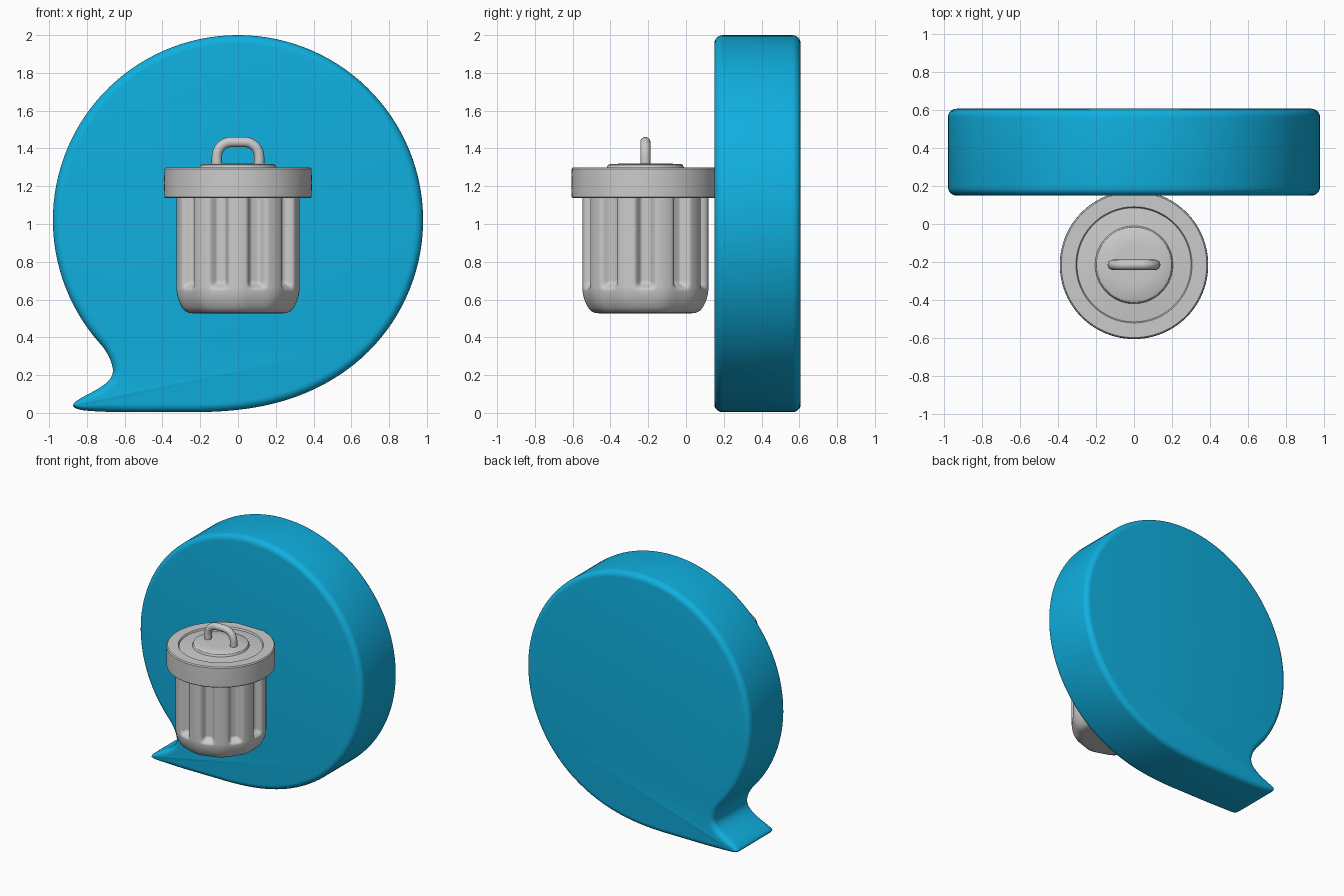
import bpy, bmesh, math
from mathutils import Vector
from mathutils.geometry import interpolate_bezier

if "Cube" in bpy.data.objects:
    bpy.data.objects.remove(bpy.data.objects["Cube"])

CY = -0.215  # bin axis


def finish(bm, name, angle=35):
    bmesh.ops.recalc_face_normals(bm, faces=bm.faces)
    me = bpy.data.meshes.new(name)
    bm.to_mesh(me)
    bm.free()
    ob = bpy.data.objects.new(name, me)
    bpy.context.collection.objects.link(ob)
    bpy.ops.object.select_all(action='DESELECT')
    bpy.context.view_layer.objects.active = ob
    ob.select_set(True)
    bpy.ops.object.shade_smooth_by_angle(angle=math.radians(angle))
    return ob


def loft(rings, name, angle=35):
    """Skin closed rings of equal length and cap both ends."""
    bm = bmesh.new()
    loops = [[bm.verts.new(p) for p in ring] for ring in rings]
    n = len(loops[0])
    for a, b in zip(loops, loops[1:]):
        for i in range(n):
            j = (i + 1) % n
            bm.faces.new((a[i], a[j], b[j], b[i]))
    bm.faces.new(loops[0])
    bm.faces.new(loops[-1])
    return finish(bm, name, angle)


def circle(r, z, n=96):
    return [(r * math.cos(2 * math.pi * i / n), CY + r * math.sin(2 * math.pi * i / n), z)
            for i in range(n)]


# Speech bubble outline (x, z): big arc, then curved tail and flat underside
outline = []
for i in range(96):
    a = math.radians(-60 + 282 * i / 96)
    outline.append(Vector((0.98 * math.cos(a), 1.02 + 0.98 * math.sin(a))))
tail = [
    ((-.728, .364), (-.70, .333), (-.662, .27), (-.662, .222), 10),
    ((-.662, .222), (-.662, .14), (-.82, .10), (-.868, .052), 14),
    ((-.868, .052), (-.882, .034), (-.865, .02), (-.82, .014), 8),
    ((-.82, .014), (-.70, .0), (-.50, .004), (-.30, .004), 14),
    ((-.30, .004), (.0, .0), (.25, .032), (.49, .171), 22),
]
for p0, h0, h1, p1, n in tail:
    pts = interpolate_bezier(*[Vector((x, z, 0)) for x, z in (p0, h0, h1, p1)], n)
    outline += [p.xy for p in pts[:-1]]

# Rounded front and back rims, thinner towards the tail tip
tip = Vector((-.872, .038))
N = len(outline)
inward, width = [], []
for i, p in enumerate(outline):
    d = (outline[(i + 1) % N] - outline[i - 1]).normalized()
    inward.append(Vector((-d.y, d.x)))
    width.append(min(.045, .012 + .2 * (p - tip).length))
rim = [(.045 * (1 - math.cos(k * math.pi / 12)), 1 - math.sin(k * math.pi / 12)) for k in range(7)]
steps = [(.15 + y, o) for y, o in rim] + [(.607 - y, o) for y, o in reversed(rim)]
rings = []
for y, o in steps:
    ring = []
    for p, d, w in zip(outline, inward, width):
        q = p + d * w * o
        ring.append((q.x, y, q.y))
    rings.append(ring)
bubble = loft(rings, "speech_bubble", 40)
mat = bpy.data.materials.new("blue")
mat.diffuse_color = (0.005, 0.43, 0.74, 1)
mat.use_nodes = True
mat.node_tree.nodes["Principled BSDF"].inputs["Base Color"].default_value = mat.diffuse_color
bubble.data.materials.append(mat)


# Bin body with ten flutes that fade out above the rounded foot
def smooth(t):
    t = max(0, min(1, t))
    return t * t * (3 - 2 * t)


foot = [(.24, .527), (.265, .53), (.285, .54), (.30, .558), (.315, .587), (.325, .62), (.329, .645)]
wall = [(.33, .655 + .008 * i) for i in range(9)] + [(.33, z) for z in (.8, 1.0, 1.18)]
rings = []
for r, z in foot + wall:
    ring = []
    for i in range(240):
        a = i * 1.5
        off = abs((a + 18) % 36 - 18)  # angle from nearest groove centre
        groove = .045 * smooth((10 - off) / 6) * smooth((z - .65) / .045)
        rr = r * (1 - .012 * math.cos(math.radians(10 * a))) - groove
        t = math.radians(a)
        ring.append((rr * math.cos(t), CY + rr * math.sin(t), z))
    rings.append(ring)
loft(rings, "bin_body", 50)

# Lid with rim skirt, shallow recess and raised centre disc
lid = [(.30, 1.137), (.384, 1.137), (.39, 1.143), (.391, 1.22), (.39, 1.292), (.383, 1.30),
       (.306, 1.30), (.30, 1.288), (.205, 1.297), (.198, 1.312), (.188, 1.318), (.10, 1.32)]
loft([circle(r, z) for r, z in lid], "bin_lid", 30)

# Arched lid handle
path = [(-.112, 1.30)]
for start, cx in ((180, -.035), (90, .035)):
    for k in range(9):
        a = math.radians(start - k * 90 / 8)
        path.append((cx + .077 * math.cos(a), 1.357 + .077 * math.sin(a)))
path.append((.112, 1.30))
rings = []
for i, (x, z) in enumerate(path):
    a, b = path[max(i - 1, 0)], path[min(i + 1, len(path) - 1)]
    d = Vector((b[0] - a[0], b[1] - a[1])).normalized()
    ring = []
    for k in range(16):
        t = k * math.pi / 8
        c, s = .027 * math.cos(t), .027 * math.sin(t)
        ring.append((x - d.y * c, CY + s, z + d.x * c))
    rings.append(ring)
loft(rings, "lid_handle", 40)
